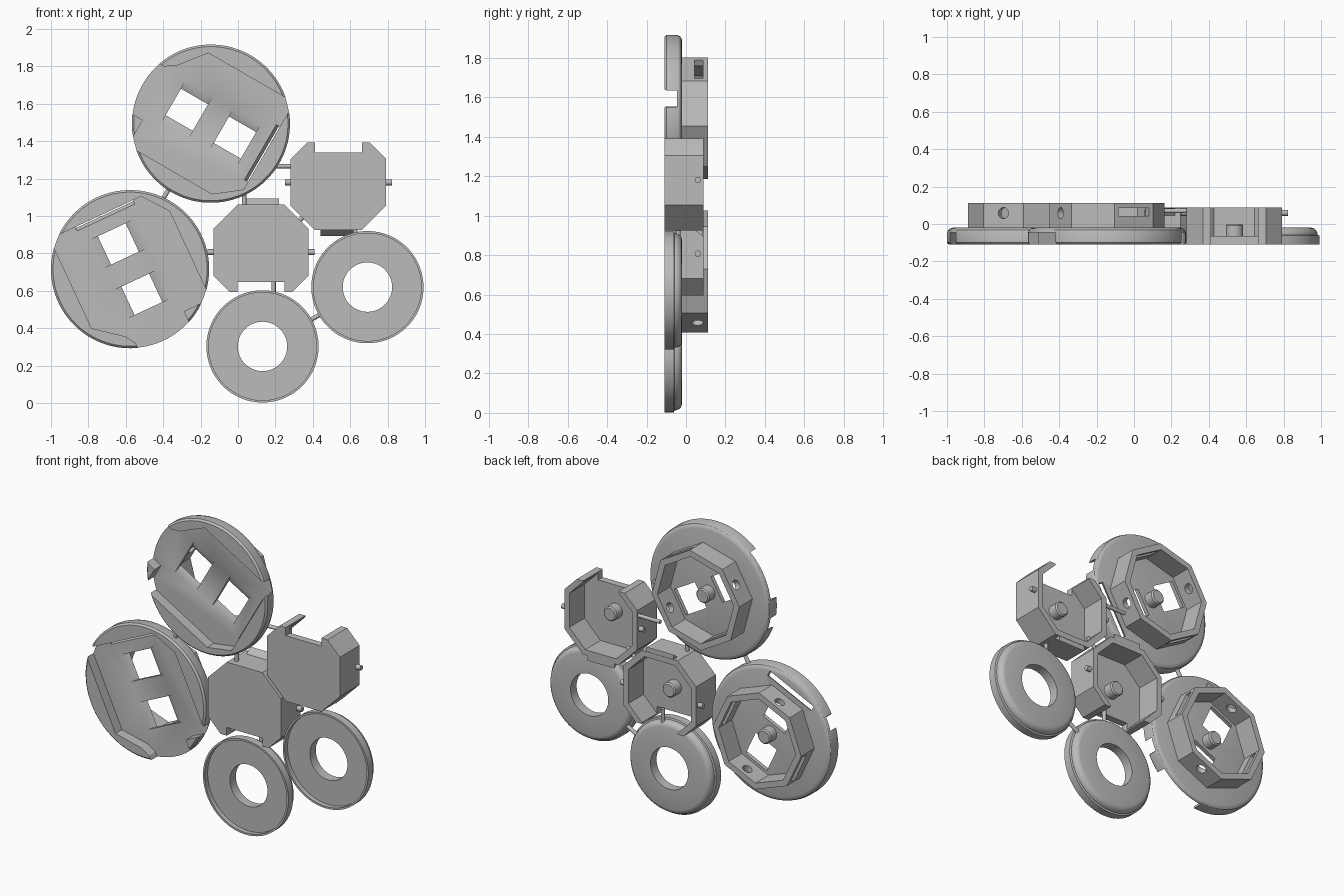
import bpy, bmesh, math
from mathutils import Vector

if "Cube" in bpy.data.objects:
    bpy.data.objects.remove(bpy.data.objects["Cube"])

grey = bpy.data.materials.new("plain grey")
grey.use_nodes = True
grey.diffuse_color = (0.5, 0.5, 0.5, 1)
grey.node_tree.nodes["Principled BSDF"].inputs["Base Color"].default_value = (0.5, 0.5, 0.5, 1)


def finish(name, bm):
    bmesh.ops.remove_doubles(bm, verts=bm.verts, dist=1e-5)
    bmesh.ops.recalc_face_normals(bm, faces=bm.faces)
    mesh = bpy.data.meshes.new(name)
    bm.to_mesh(mesh)
    bm.free()
    mesh.materials.append(grey)
    ob = bpy.data.objects.new(name, mesh)
    bpy.context.collection.objects.link(ob)
    return ob


def loft(name, front, y0, y1, back=None):
    """Solid between a front outline and a back outline, both in x and z."""
    back = back or front
    bm = bmesh.new()
    a = [bm.verts.new((x, y0, z)) for x, z in front]
    b = [bm.verts.new((x, y1, z)) for x, z in back]
    bm.faces.new(a)
    bm.faces.new(b)
    for i in range(len(a)):
        j = (i + 1) % len(a)
        bm.faces.new((a[i], a[j], b[j], b[i]))
    return finish(name, bm)


def lathe(name, profile, n=80, closed=True):
    """Turn a (radius, y) profile about the y axis."""
    bm = bmesh.new()
    rings = []
    for k in range(n):
        t = math.tau * (k + 0.5) / n
        rings.append([bm.verts.new((r * math.cos(t), y, r * math.sin(t))) for r, y in profile])
    m = len(profile)
    for k in range(n):
        p, q = rings[k], rings[(k + 1) % n]
        for i in range(m if closed else m - 1):
            j = (i + 1) % m
            bm.faces.new((p[i], p[j], q[j], q[i]))
    return finish(name, bm)


def rect(x0, x1, z0, z1):
    return [(x0, z0), (x1, z0), (x1, z1), (x0, z1)]


def rod(name, start, end, r):
    a, b = Vector(start), Vector(end)
    bm = bmesh.new()
    bmesh.ops.create_cone(bm, cap_ends=True, segments=16, radius1=r, radius2=r, depth=(b - a).length)
    ob = finish(name, bm)
    ob.rotation_euler = (b - a).to_track_quat("Z", "Y").to_euler()
    ob.location = (a + b) / 2
    return ob


def cut(ob, cutters):
    bpy.context.view_layer.objects.active = ob
    for c in cutters:
        mod = ob.modifiers.new("cut", "BOOLEAN")
        mod.operation, mod.solver, mod.object = "DIFFERENCE", "EXACT", c
        bpy.ops.object.modifier_apply(modifier=mod.name)
        bpy.data.objects.remove(c)
    return ob


def place(parts, x, z, angle):
    for ob in parts:
        ob.rotation_euler.y = -math.radians(angle)
        ob.location = (x, 0, z)


def smooth(ob):
    bpy.ops.object.select_all(action="DESELECT")
    ob.select_set(True)
    bpy.context.view_layer.objects.active = ob
    bpy.ops.object.shade_smooth_by_angle(angle=math.radians(30))


def peg(name, y0, y1):
    return lathe(name, [(0, y0), (.046, y0), (.046, y1 - .008), (.038, y1), (0, y1)], 32, False)


def large_cover(name, x, z, angle):
    # Round plate with raised rim segments
    plate = lathe(name + "_plate", [(0, -.11), (.412, -.11), (.423, -.099), (.423, -.05),
                                    (.417, -.032), (.407, -.024), (.393, -.02), (0, -.02)], 96, False)
    recess = [(-.2, .32), (.6, .32), (.6, .257), (.328, .257), (.328, -.217), (.193, -.322),
              (-.6, -.322), (-.6, -.262), (-.325, -.262), (-.325, -.165), (-.6, -.165),
              (-.6, .14), (-.37, .14), (-.315, .175)]
    cutters = [loft("recess_cutter", recess, -.2, -.045),
               loft("slot_cutter", rect(.295, .328, -.17, .17), -.06, 0, rect(.335, .37, -.17, .17))]
    # Windows with sloping ends
    for s in (-1, 1):
        u0, u1 = sorted((s * .065, s * .232))
        cutters.append(loft("window_cutter", rect(u0, u1, -.13, .13), -.046, -.019,
                            rect(u0, u1, -.08, .08)))
    cut(plate, cutters)
    # Eight-sided collar with latch slots and round holes
    collar = lathe(name + "_collar", [(.27, -.025), (.31, -.025), (.31, .112), (.27, .112)], 8)
    holes = [rod("hole_cutter", (s * .2, .058, 0), (s * .4, .058, 0), .03) for s in (-1, 1)]
    holes += [loft("latch_cutter", rect(-.095, .095, min(s * .2, s * .4), max(s * .2, s * .4)),
                   .042, .085) for s in (-1, 1)]
    cut(collar, holes)
    centre = peg(name + "_peg", -.03, .045)
    place([plate, collar, centre], x, z, angle)
    smooth(plate)
    smooth(centre)


def octagon(h, c):
    return [(-c, -h), (c, -h), (h, -c), (h, c), (c, h), (-c, h), (-h, c), (-h, -c)]


def small_box(name, x, z, angle):
    # Open-backed eight-sided box, one side removed
    body = cut(loft(name + "_body", octagon(.255, .125), -.11, .088), [
        loft("hollow_cutter", octagon(.22, .108), -.065, .2),
        loft("trim_cutter", rect(-.5, .5, -.5, -.212), -.2, .2),
        loft("notch_cutter", rect(-.125, .125, -.5, -.16), -.2, .2)])
    latch = loft(name + "_latch", rect(-.095, .095, .24, .255), .045, .086,
                 rect(-.095, .095, .24, .286))
    pins = [rod(name + "_pin", (s * .24, .06, 0), (s * .287, .06, 0), .016) for s in (-1, 1)]
    centre = peg(name + "_peg", -.07, 0)
    place([body, latch, centre], x, z, angle)
    for p in pins:
        p.location += Vector((x, 0, z))
        smooth(p)
    smooth(centre)


def ring_cap(name, x, z):
    # Shallow ring with a thin front lip and rounded back
    ring = lathe(name, [(.132, -.08), (.288, -.08), (.288, -.11), (.3, -.11), (.3, -.062),
                        (.29, -.058), (.29, -.05), (.283, -.034), (.272, -.024), (.257, -.02),
                        (.132, -.02)])
    place([ring], x, z, 0)
    smooth(ring)


large_cover("upper_cover", -.145, 1.494, -30)
large_cover("lower_cover", -.577, .716, 115)
small_box("lower_box", .123, .807, 0)
small_box("upper_box", .537, 1.18, 180)
ring_cap("lower_ring", .131, .303)
ring_cap("upper_ring", .692, .62)

# Thin runners joining the parts
runners = [((.13, .07, 1.267), (.3, .07, 1.267)),
           ((-.36, -.06, 1.16), (-.42, -.06, 1.06)),
           ((.033, -.06, 1.04), (.033, -.06, 1.13)),
           ((.3, .04, .95), (.385, .04, 1.03)),
           ((.19, -.04, .57), (.19, -.04, .66)),
           ((.38, -.05, .44), (.45, -.05, .48)),
           ((.627, -.04, .89), (.627, -.04, .95))]
for a, b in runners:
    smooth(rod("runner", a, b, .012))
